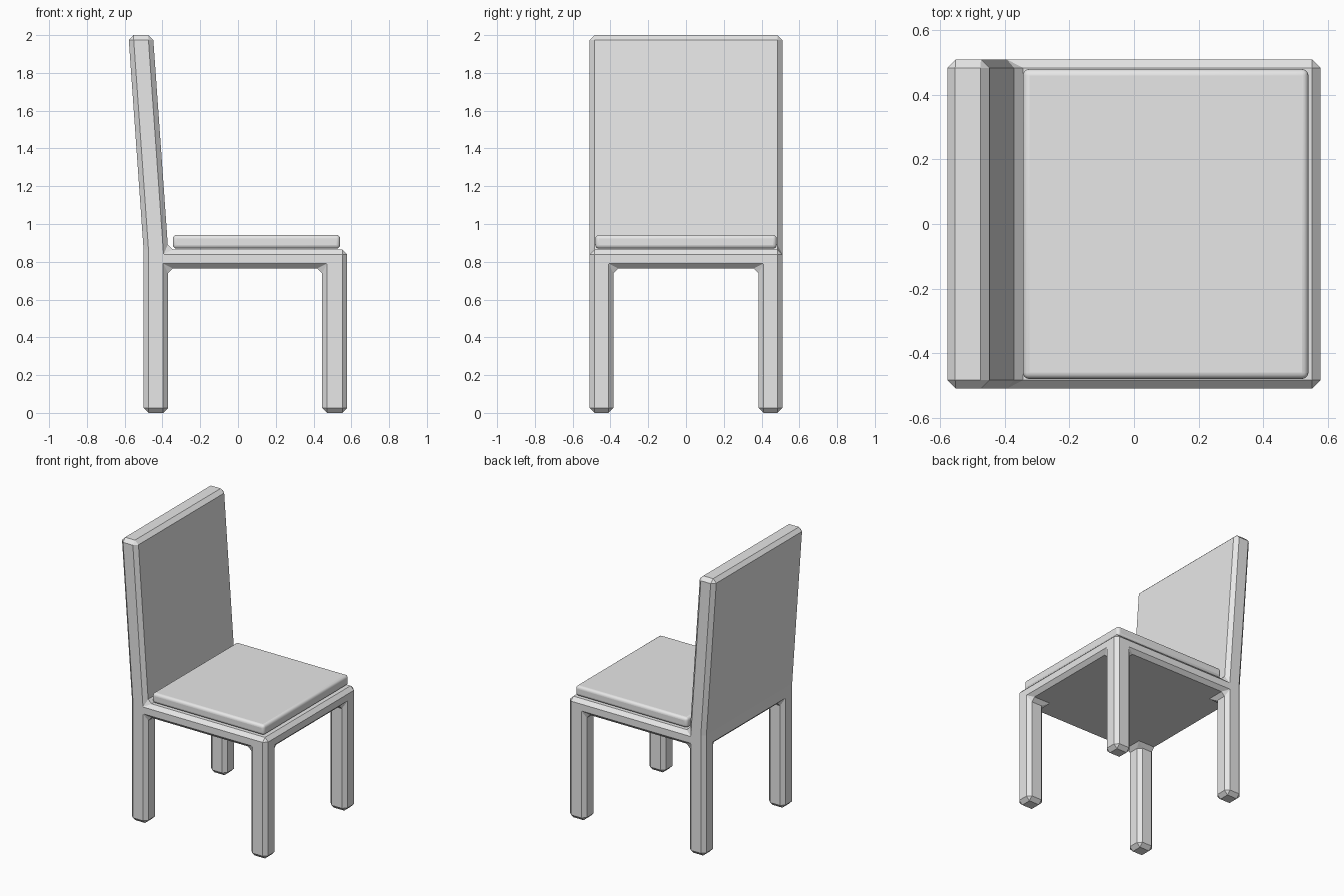
import bpy, bmesh
from math import radians

if "Cube" in bpy.data.objects:
    bpy.data.objects.remove(bpy.data.objects["Cube"], do_unlink=True)

grey = bpy.data.materials.new("light_grey")
grey.use_nodes = True
colour = (0.8, 0.8, 0.8, 1)
grey.diffuse_color = colour
grey.node_tree.nodes["Principled BSDF"].inputs["Base Color"].default_value = colour


def finish(bm, name, width, segments):
    """Turn a bmesh into an object with bevelled edges."""
    bmesh.ops.recalc_face_normals(bm, faces=bm.faces[:])
    mesh = bpy.data.meshes.new(name)
    bm.to_mesh(mesh)
    bm.free()
    mesh.materials.append(grey)
    ob = bpy.data.objects.new(name, mesh)
    bpy.context.collection.objects.link(ob)
    mod = ob.modifiers.new("bevel", "BEVEL")
    mod.width, mod.segments = width, segments
    mod.limit_method, mod.angle_limit = "ANGLE", radians(30)
    return ob


def extrude(bm, faces, offset):
    """Pull a patch of faces out and return the moved vertices."""
    result = bmesh.ops.extrude_face_region(bm, geom=faces)
    bmesh.ops.delete(bm, geom=[f for f in faces if f.is_valid], context="FACES_ONLY")
    verts = [g for g in result["geom"] if isinstance(g, bmesh.types.BMVert)]
    bmesh.ops.translate(bm, verts=verts, vec=offset)
    return verts


# Frame: a slab divided so that legs and backrest can be pulled from it
xs = (-0.50, -0.37, 0.445, 0.578)
ys = (-0.51, -0.385, 0.385, 0.51)
seat_bottom, seat_top, back_top = 0.765, 0.865, 2.0
bm = bmesh.new()
grid = [[bm.verts.new((x, y, seat_bottom)) for y in ys] for x in xs]
cells = {(i, j): bm.faces.new((grid[i][j], grid[i + 1][j], grid[i + 1][j + 1], grid[i][j + 1]))
         for i in range(3) for j in range(3)}
solid = bmesh.ops.extrude_face_region(bm, geom=list(cells.values()))
upper = [g for g in solid["geom"] if isinstance(g, bmesh.types.BMVert)]
bmesh.ops.translate(bm, verts=upper, vec=(0, 0, seat_top - seat_bottom))

# Four legs
for i in (0, 2):
    for j in (0, 2):
        extrude(bm, [cells[i, j]], (0, 0, -seat_bottom))

# Leaning backrest
back_strip = [f for f in bm.faces if f.calc_center_median().x < xs[1]
              and all(abs(v.co.z - seat_top) < 1e-4 for v in f.verts)]
extrude(bm, back_strip, (-0.08, 0, back_top - seat_top))

bmesh.ops.recalc_face_normals(bm, faces=bm.faces[:])
bmesh.ops.dissolve_limit(bm, angle_limit=radians(1), verts=bm.verts[:], edges=bm.edges[:])
finish(bm, "chair_frame", 0.026, 1)

# Seat cushion
bm = bmesh.new()
bmesh.ops.create_cube(bm, size=1)
bmesh.ops.scale(bm, verts=bm.verts[:], vec=(0.885, 0.96, 0.073))
bmesh.ops.translate(bm, verts=bm.verts[:], vec=(0.098, 0, 0.906))
cushion = finish(bm, "seat_cushion", 0.02, 4)
bpy.context.view_layer.objects.active = cushion
cushion.select_set(True)
bpy.ops.object.shade_smooth_by_angle(angle=radians(40))
